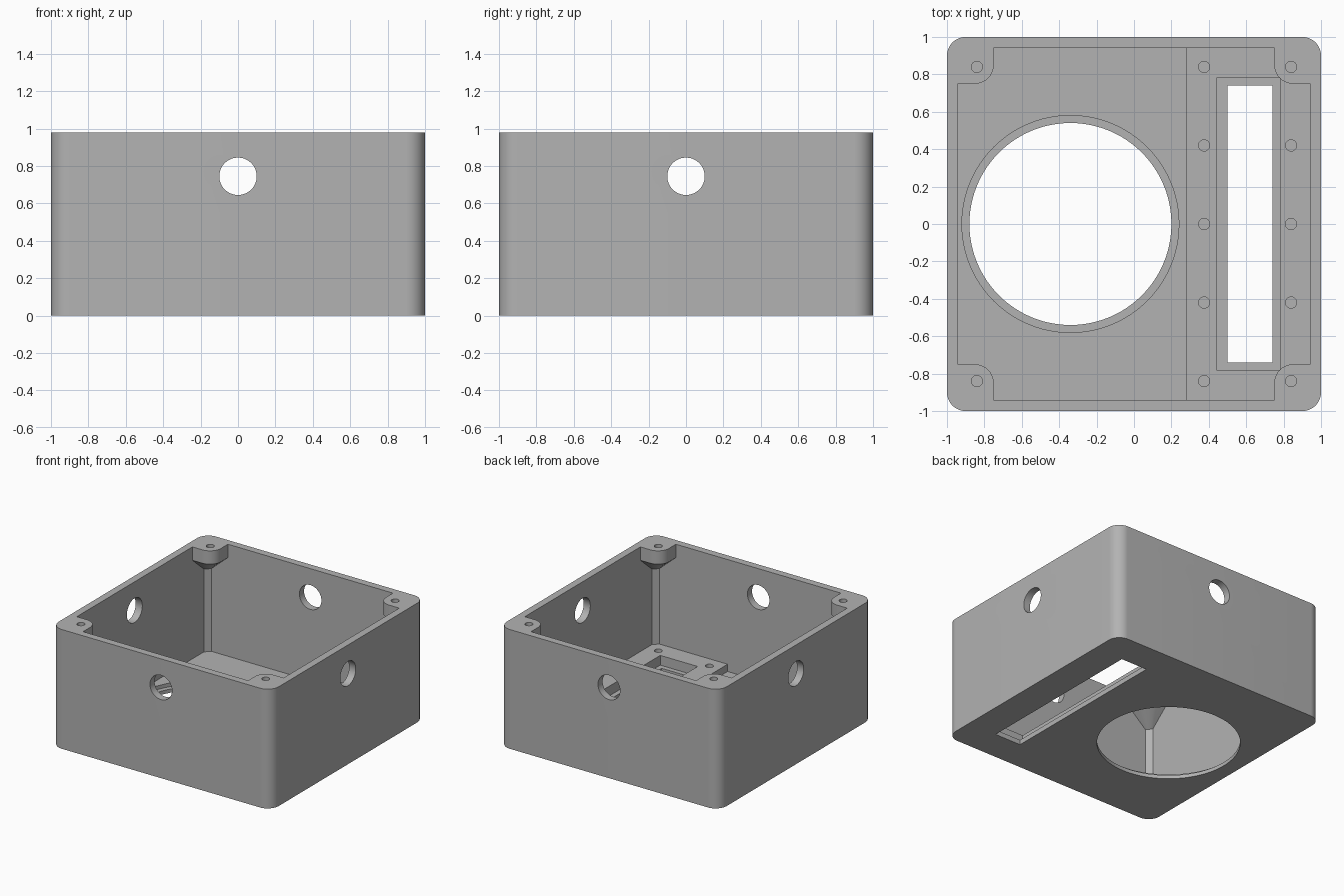
import bpy, bmesh, math
from mathutils import Matrix, Vector

cube = bpy.data.objects.get("Cube")
if cube:
    bpy.data.objects.remove(cube, do_unlink=True)

HEIGHT = 0.98
WALL = 0.94      # inner wall distance
FLOOR = 0.06
PLATE_TOP = 0.12
SCREW = 0.84     # corner screw distance

grey = bpy.data.materials.new("light grey plastic")
grey.use_nodes = True
colour = (0.45, 0.45, 0.45, 1)
grey.diffuse_color = colour
grey.node_tree.nodes["Principled BSDF"].inputs["Base Color"].default_value = colour


def make_object(name, bm):
    bmesh.ops.recalc_face_normals(bm, faces=bm.faces)
    mesh = bpy.data.meshes.new(name)
    bm.to_mesh(mesh)
    bm.free()
    mesh.materials.append(grey)
    obj = bpy.data.objects.new(name, mesh)
    bpy.context.collection.objects.link(obj)
    return obj


def box(name, low, high):
    bm = bmesh.new()
    bmesh.ops.create_cube(bm, size=1)
    low, high = Vector(low), Vector(high)
    bmesh.ops.scale(bm, vec=high - low, verts=bm.verts)
    bmesh.ops.translate(bm, vec=(low + high) / 2, verts=bm.verts)
    return make_object(name, bm)


def cylinder(name, centre, radius, depth, axis="Z", sides=64):
    turn = {"X": Matrix.Rotation(math.pi / 2, 4, "Y"),
            "Y": Matrix.Rotation(math.pi / 2, 4, "X"), "Z": Matrix()}[axis]
    bm = bmesh.new()
    bmesh.ops.create_cone(bm, cap_ends=True, segments=sides, radius1=radius,
                          radius2=radius, depth=depth,
                          matrix=Matrix.Translation(centre) @ turn)
    return make_object(name, bm)


def loft(name, levels):
    """Join stacked outlines, given as (z, corner points) for the +x +y corner."""
    bm = bmesh.new()
    rings = []
    for z, corner in levels:
        ring = []
        for quarter in range(4):
            spin = Matrix.Rotation(quarter * math.pi / 2, 3, "Z")
            ring += [bm.verts.new(spin @ Vector((x, y, z))) for x, y in corner]
        rings.append(ring)
    for a, b in zip(rings, rings[1:]):
        for i in range(len(a)):
            j = (i + 1) % len(a)
            bm.faces.new((a[i], a[j], b[j], b[i]))
    bm.faces.new(rings[0])
    bm.faces.new(rings[-1])
    return make_object(name, bm)


def cut(obj, cutters):
    for cutter in cutters:
        mod = obj.modifiers.new("cut", "BOOLEAN")
        mod.operation = "DIFFERENCE"
        mod.solver = "EXACT"
        mod.object = cutter
    graph = bpy.context.evaluated_depsgraph_get()
    graph.update()
    mesh = bpy.data.meshes.new_from_object(obj.evaluated_get(graph))
    obj.modifiers.clear()
    obj.data = mesh


def arc(centre, radius, start, end, steps):
    angles = [math.radians(start + (end - start) * i / steps) for i in range(steps + 1)]
    return [(centre + radius * math.cos(a), centre + radius * math.sin(a)) for a in angles]


# Outer case with rounded upright edges
outer = arc(0.9, 0.1, 0, 90, 12)
case = loft("case", [(0, outer), (HEIGHT, outer)])

# Cavity: chamfered corners below, widening to rounded screw bosses at the rim
boss = [(WALL, 0.75)] + arc(0.85, 0.1, 270, 180, 10) + [(0.75, WALL)]
last = len(boss) - 1
post = [(WALL - 0.04 * i / last, WALL - 0.04 + 0.04 * i / last) for i in range(last + 1)]
cavity = loft("cavity_cutter", [(FLOOR, post), (0.74, post), (0.87, boss), (1.1, boss)])

# Wall holes, speaker opening with seat, and window with ledge
case_cutters = [cavity]
for axis in "XY":
    case_cutters.append(cylinder("wall_hole_cutter", (0, 0, 0.745), 0.1, 3, axis))
case_cutters.append(cylinder("round_opening_cutter", (-0.34, 0, 0), 0.54, 0.5, sides=96))
case_cutters.append(cylinder("round_seat_cutter", (-0.34, 0, 0.13), 0.58, 0.2, sides=96))
window = box("window_cutter", (0.5, -0.74, -0.2), (0.74, 0.74, 0.3))
ledge = box("ledge_cutter", (0.44, -0.78, 0.04), (0.78, 0.78, 0.3))
case_cutters += [window, ledge]

# Blind screw holes in the corner bosses
for x in (-SCREW, SCREW):
    for y in (-SCREW, SCREW):
        case_cutters.append(cylinder("boss_hole_cutter", (x, y, HEIGHT), 0.03, 0.2, sides=24))
cut(case, case_cutters)

# Raised mounting plate around the window, with two rows of screw holes
plate = box("mounting_plate", (0.28, -0.96, 0.05), (0.96, 0.96, PLATE_TOP))
plate_cutters = [window, ledge]
for x in (0.375, SCREW):
    for row in range(-2, 3):
        plate_cutters.append(cylinder("plate_hole_cutter", (x, row * SCREW / 2, PLATE_TOP),
                                      0.03, 0.1, sides=24))
cut(plate, plate_cutters)

# Remove the cutters
for obj in set(case_cutters + plate_cutters):
    bpy.data.objects.remove(obj, do_unlink=True)

# Smooth the curved faces and keep hard edges
bpy.ops.object.select_all(action="DESELECT")
for obj in (case, plate):
    obj.select_set(True)
    bpy.context.view_layer.objects.active = obj
bpy.ops.object.shade_smooth_by_angle(angle=math.radians(25))
